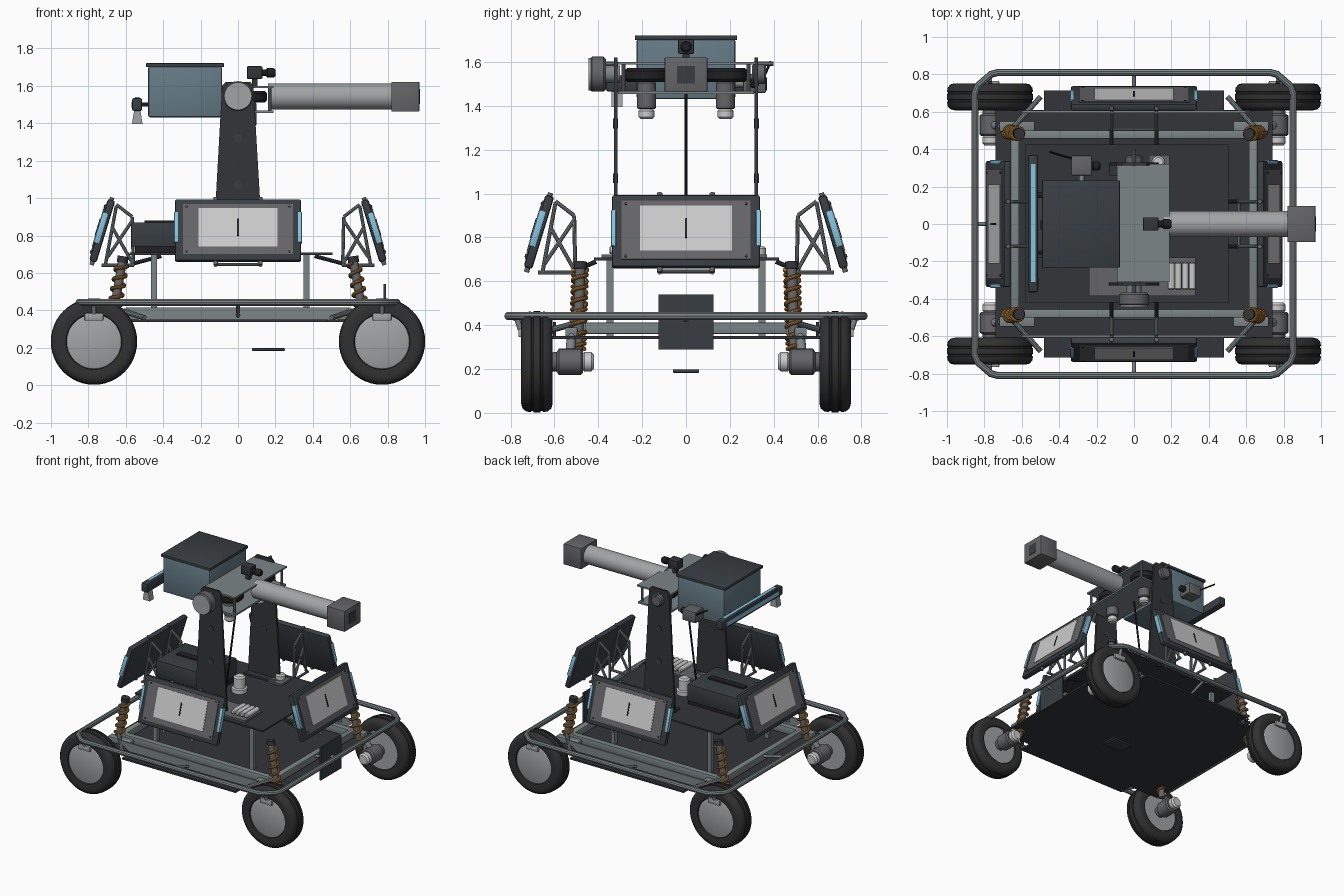
import bpy, bmesh, math
from mathutils import Matrix, Vector

if "Cube" in bpy.data.objects:
    bpy.data.objects.remove(bpy.data.objects["Cube"])

def mat(name, r, g, b):
    m = bpy.data.materials.new(name)
    m.diffuse_color = (r, g, b, 1)
    m.use_nodes = True
    m.node_tree.nodes["Principled BSDF"].inputs["Base Color"].default_value = m.diffuse_color
    return m

DARK = mat("dark_plate", .033, .035, .04)
BLACK = mat("black", .015, .015, .017)
TYRE = mat("rubber", .03, .03, .031)
STEEL = mat("steel", .2, .235, .24)
MID = mat("mid_grey", .13, .13, .14)
LIGHT = mat("light_grey", .36, .37, .38)
WHITE = mat("pale", .6, .62, .62)
ORANGE = mat("spring_orange", .42, .19, .04)
BLUE = mat("blue_grey", .13, .2, .24)
SKY = mat("sky_strip", .25, .55, .75)
SLATE = mat("slate", .04, .048, .055)

def finish(name, bm, m, M=None):
    bmesh.ops.recalc_face_normals(bm, faces=bm.faces[:])
    me = bpy.data.meshes.new(name)
    bm.to_mesh(me)
    bm.free()
    me.materials.append(m)
    o = bpy.data.objects.new(name, me)
    bpy.context.collection.objects.link(o)
    if M is not None:
        o.matrix_world = M
    return o

def box(name, x, y, z, m, bev=0, M=None):
    bm = bmesh.new()
    c = [(a[0] + a[1]) / 2 for a in (x, y, z)]
    s = [abs(a[1] - a[0]) for a in (x, y, z)]
    bmesh.ops.create_cube(bm, size=1, matrix=Matrix.Translation(c) @ Matrix.Diagonal((*s, 1)))
    if bev:
        bmesh.ops.bevel(bm, geom=bm.edges[:], offset=bev, segments=2, profile=.5, affect='EDGES')
    return finish(name, bm, m, M)

def lathe(name, prof, p, axis, m, seg=40, M=None):
    """Spin (radius, height) points about an axis through p."""
    bm = bmesh.new()
    vs = [bm.verts.new((r, 0, h)) for r, h in prof]
    es = [bm.edges.new(e) for e in zip(vs, vs[1:])]
    bmesh.ops.spin(bm, geom=vs + es, cent=(0, 0, 0), axis=(0, 0, 1), angle=2 * math.pi, steps=seg)
    bmesh.ops.remove_doubles(bm, verts=bm.verts[:], dist=1e-5)
    T = Matrix.Translation(p) @ Vector(axis).to_track_quat('Z', 'Y').to_matrix().to_4x4()
    bmesh.ops.transform(bm, matrix=T, verts=bm.verts[:])
    return finish(name, bm, m, M)

def rod(name, a, b, r, m, seg=16, M=None, bev=0):
    a, b = Vector(a), Vector(b)
    L = (b - a).length
    prof = [(0, 0), (r - bev, 0), (r, bev), (r, L - bev), (r - bev, L), (0, L)]
    return lathe(name, prof, a, b - a, m, seg, M)

def prism(name, pts, thick, M, m):
    """Extrude an XY outline along local z."""
    bm = bmesh.new()
    f = bm.faces.new([bm.verts.new((x, y, 0)) for x, y in pts])
    ex = bmesh.ops.extrude_face_region(bm, geom=[f])
    bmesh.ops.translate(bm, vec=(0, 0, thick), verts=[v for v in ex['geom'] if isinstance(v, bmesh.types.BMVert)])
    return finish(name, bm, m, M)

def tube(name, pts, r, m, cyclic=False):
    cu = bpy.data.curves.new(name, 'CURVE')
    cu.dimensions, cu.bevel_depth, cu.bevel_resolution, cu.use_fill_caps = '3D', r, 3, True
    sp = cu.splines.new('POLY')
    sp.points.add(len(pts) - 1)
    for q, p in zip(sp.points, pts):
        q.co = (*p, 1)
    sp.use_cyclic_u = cyclic
    cu.materials.append(m)
    o = bpy.data.objects.new(name, cu)
    bpy.context.collection.objects.link(o)
    return o

CORNERS = [(sx, sy) for sx in (-1, 1) for sy in (-1, 1)]

# Wheels, motors, suspension
tyre = [(.14, .05), (.15, .066), (.19, .072), (.212, .066), (.226, .05), (.23, .028), (.224, .025), (.224, .018), (.231, .015)]
tyre = tyre + [(r, -h) for r, h in reversed(tyre)]
for sx, sy in CORNERS:
    out = (0, sy, 0)
    c = (sx * .77, sy * .68, .233)
    lathe("tyre", tyre, c, out, TYRE, 48)
    lathe("wheel_hub", [(0, -.058), (.148, -.058), (.148, .058), (.135, .064), (0, .064)], c, out, LIGHT)
    lathe("wheel_motor", [(0, -.08), (.05, -.08), (.06, -.07), (.06, .03), (.045, .04), (.04, .09), (0, .09)],
          (sx * .765, sy * .55, .233), out, MID, 24)
    rod("motor_cap", (sx * .765, sy * .475, .233), (sx * .765, sy * .42, .233), .045, WHITE, 24, bev=.012)
    box("hub_stay", (sx * .72, sx * .82), (sy * .745, sy * .765), (.345, .385), LIGHT, .006)
    rod("stay_rod", (sx * .77, sy * .755, .38), (sx * .77, sy * .775, .44), .012, STEEL)
    box("suspension_arm", (sx * .53, sx * .72), (sy * .495, sy * .55), (.35, .39), STEEL, .005)
    rod("axle_link", (sx * .69, sy * .52, .37), (sx * .765, sy * .53, .25), .022, STEEL)
    a, b = Vector((sx * .685, sy * .495, .27)), Vector((sx * .615, sy * .482, .68))
    rod("shock_rod", a, b, .024, MID, 16)
    rod("shock_top", b - (b - a) * .06, b + (b - a) * .02, .03, DARK, 16)
    T = Matrix.Translation(a) @ (b - a).to_track_quat('Z', 'Y').to_matrix().to_4x4()
    n, turns = 96, 7
    tube("shock_spring", [T @ Vector((.032 * math.cos(i / n * turns * 2 * math.pi),
         .032 * math.sin(i / n * turns * 2 * math.pi), .02 + .37 * i / n)) for i in range(n + 1)], .0095, ORANGE)
    tube("corner_brace", [(sx * .5, sy * .68, .36), (sx * .66, sy * .5, .41)], .014, STEEL)

# Chassis plate and frame
q = [(.74, .61), (.48, .61), (.48, .715)]
outline = q + [(-x, y) for x, y in reversed(q)]
outline += [(-x, -y) for x, y in outline]
prism("chassis_plate", outline, .014, Matrix.Translation((0, 0, .337)), DARK)
for s in (-1, 1):
    box("side_rail", (-.67, .67), (s * .455, s * .5), (.355, .41), STEEL, .004)
    box("end_rail", (s * .615, s * .66), (-.48, .48), (.36, .412), STEEL, .004)
    prism("skirt", [(-.6, .415), (-.5, .351), (.5, .351), (.6, .415)], .012,
          Matrix.Translation((0, s * .6 + .006, 0)) @ Matrix.Rotation(math.pi / 2, 4, 'X'), STEEL)
    rod("bumper_stay_y", (0, s * .6, .37), (0, s * .81, .44), .01, STEEL)
    rod("bumper_stay_x", (s * .64, 0, .39), (s * .85, 0, .44), .01, STEEL)
    for x in (-.45, .367):
        box("deck_leg", (x - .016, x + .016), (s * .33, s * .362), (.35, .7), STEEL)
q = [(.85, .7), (.835, .74), (.765, .8), (.73, .81)]
ring = q + [(-x, y) for x, y in reversed(q)]
ring += [(-x, -y) for x, y in ring]
tube("bumper_tube", [(x, y, .442) for x, y in ring], .019, STEEL, True)
box("end_panel", (.778, .79), (-.125, .125), (.29, .54), SLATE)
box("belly_pad", (.075, .25), (-.06, .06), (.183, .198), SLATE, .004)

# Upper deck and equipment
box("upper_deck", (-.58, .505), (-.42, .425), (.696, .708), DARK)
box("cell_tray", (-.24, .33), (-.385, -.18), (.708, .722), MID)
for i in range(4):
    x = .2 + i * .037
    rod("battery_cell", (x, -.35, .742), (x, -.205, .742), .018, WHITE, 16, bev=.006)
box("control_case", (-.57, -.13), (-.18, .17), (.74, .87), SLATE, .006)
box("case_base", (-.55, -.12), (-.16, .15), (.708, .742), BLACK)
box("case_ridge", (-.5, -.2), (-.03, .02), (.87, .88), BLACK)
lathe("swivel_post", [(0, 0), (.055, 0), (.055, .03), (.042, .035), (.042, .11), (.03, .12), (0, .12)], (0, .02, .708), (0, 0, 1), WHITE)
rod("deck_knob", (.13, .33, .708), (.13, .33, .76), .035, WHITE, 24, bev=.01)
box("knob_base", (.08, .19), (.25, .37), (.708, .722), MID)
rod("cable", (-.1, 0, .72), (0, 0, 1.46), .007, BLACK, 10)

# Four tilted display screens on truss brackets
for k, d in enumerate((.745, .80, .745, .80)):
    R = Matrix.Rotation(k * math.pi / 2, 4, 'Z') @ Matrix.Translation((0, -d, 0))
    P = R @ Matrix.Translation((0, 0, .668)) @ Matrix.Rotation(math.radians(-17), 4, 'X')
    box("screen_case", (-.338, .338), (.004, .045), (0, .345), SLATE, .012, P)
    box("screen_bezel", (-.295, .295), (-.001, .01), (.035, .315), MID, 0, P)
    box("screen_glass", (-.21, .21), (-.004, .01), (.075, .29), WHITE, 0, P)
    box("screen_slot", (-.005, .005), (-.007, .01), (.135, .23), BLACK, 0, P)
    for s in (-1, 1):
        box("screen_strip", (s * .32, s * .341), (-.001, .03), (.1, .27), SKY, .003, P)
        for h in (.05, .3):
            rod("bezel_bolt", (s * .275, -.005, h), (s * .275, .01, h), .007, SLATE, 10, P)
        rod("screen_pin", (s * .12, .024, -.02), (s * .12, .024, .358), .012, MID, 12, P)
        X = s * .12
        for (y0, z0), (y1, z1) in [((.07, .64), (.245, .64)), ((.24, .64), (.235, .9)), ((.235, .9), (.15, .965)),
                                   ((.15, .96), (.09, .64)), ((.235, .88), (.1, .68)), ((.24, .645), (.13, .84))]:
            rod("bracket_strut", (X, y0, z0), (X, y1, z1), .0095, STEEL, 10, R)
        rod("bracket_mount", (X, .24, .65), (X, d - .41, .69), .011, DARK, 10, R)
    rod("bracket_cross", (-.12, .24, .645), (.12, .24, .645), .009, STEEL, 10, R)

# Turret uprights and trunnions
up = [(-.135, .7), (.135, .7), (.082, 1.6), (.065, 1.622), (-.065, 1.622), (-.085, 1.6)]
for s in (-1, 1):
    prism("turret_upright", up, .016, Matrix.Translation((0, s * .32 + .008, 0)) @ Matrix.Rotation(math.pi / 2, 4, 'X'), DARK)
    box("upright_foot", (-.13, .13), (s * .26, s * .33), (.708, .722), DARK)
    for z in (1.07, 1.32):
        rod("upright_bolt", (0, s * .31, z), (0, s * .332, z), .022, SLATE, 20)
rod("pivot_motor", (0, -.44, 1.545), (0, -.365, 1.545), .08, MID, 36, bev=.012)
rod("pivot_motor_face", (0, -.444, 1.545), (0, -.43, 1.545), .074, LIGHT, 36)
rod("pivot_shaft", (0, -.37, 1.545), (0, -.3, 1.545), .04, STEEL, 24)
rod("pivot_end", (0, .3, 1.545), (0, .365, 1.545), .045, MID, 24, bev=.008)

# Launcher cradle, spinning wheels and their motors
box("cradle_top", (-.09, .19), (-.31, .32), (1.588, 1.6), STEEL)
box("cradle_bottom", (-.09, .19), (-.31, .31), (1.455, 1.468), STEEL)
for s in (-1, 1):
    y = s * .18
    rod("flywheel", (.055, y, 1.51), (.055, y, 1.572), .1, BLACK, 40, bev=.012)
    rod("flywheel_motor", (.055, y, 1.385), (.055, y, 1.51), .043, MID, 24, bev=.006)
    rod("flywheel_cap", (.055, y, 1.34), (.055, y, 1.388), .036, WHITE, 24, bev=.01)
    for x in (-.07, .17):
        rod("cradle_spacer", (x, s * .285, 1.46), (x, s * .285, 1.59), .009, STEEL, 10)
    rod("cradle_bar", (.0, s * .31, 1.592), (.0, s * .4, 1.592), .01, STEEL, 10)

# Barrel and muzzle block
rod("barrel", (.16, 0, 1.543), (.83, 0, 1.543), .069, LIGHT, 40)
box("muzzle_block", (.82, .97), (-.097, .097), (1.463, 1.622), MID, .004)
box("muzzle_window", (.95, .973), (-.04, .04), (1.503, 1.583), SLATE)

# Hopper, rear light bar, cameras
box("hopper", (-.48, -.085), (-.225, .225), (1.432, 1.705), BLUE, .01)
box("hopper_lid", (-.492, -.075), (-.233, .233), (1.7, 1.722), SLATE, .005)
box("light_bar", (-.567, -.512), (-.365, .37), (1.465, 1.535), SLATE, .012)
box("light_bar_strip", (-.552, -.527), (-.31, .32), (1.47, 1.54), SKY)
box("light_bar_face", (-.57, -.55), (-.31, .32), (1.485, 1.515), SKY)
prism("bar_bracket", [(-.555, 1.47), (-.522, 1.47), (-.51, 1.395), (-.568, 1.395)], .05,
      Matrix.Translation((0, -.29, 0)) @ Matrix.Rotation(math.pi / 2, 4, 'X'), LIGHT)
for s in (-1, 1):
    rod("bar_arm", (-.52, s * .15, 1.5), (-.46, s * .15, 1.5), .012, DARK, 10)
box("camera_body", (.048, .13), (-.036, .036), (1.637, 1.705), DARK, .006)
box("camera_post", (.075, .105), (-.015, .015), (1.6, 1.64), DARK)
lathe("camera_lens", [(0, 0), (.018, 0), (.018, .02), (.026, .03), (.026, .06), (.018, .072), (0, .072)], (.128, 0, 1.67), (1, 0, 0), BLACK, 24)
box("side_sensor", (-.335, -.225), (.26, .365), (1.46, 1.545), MID, .006)
rod("sensor_lens", (-.225, .31, 1.505), (-.18, .31, 1.505), .024, BLACK, 24, bev=.008)
rod("sensor_mount", (-.28, .21, 1.5), (-.28, .27, 1.5), .015, STEEL, 12)
rod("sensor_aerial", (-.33, .35, 1.52), (-.45, .385, 1.6), .006, BLACK, 8)

# Turn tubes into meshes and smooth the round parts
bpy.ops.object.select_all(action='SELECT')
bpy.context.view_layer.objects.active = bpy.context.scene.objects[0]
bpy.ops.object.convert(target='MESH')
bpy.ops.object.select_all(action='SELECT')
bpy.ops.object.shade_smooth_by_angle(angle=math.radians(35))
